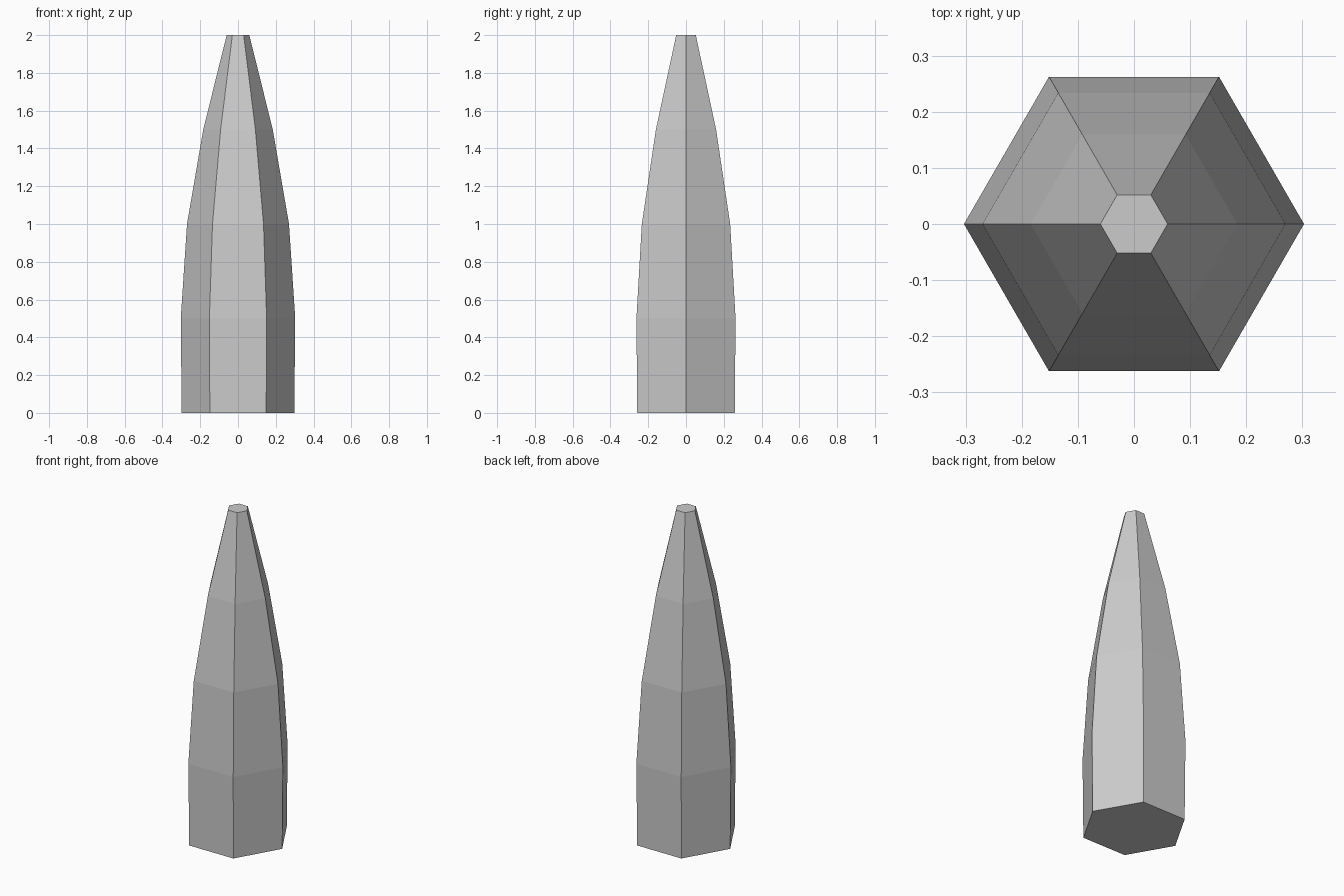
import bpy, bmesh
from math import cos, sin, tau

if "Cube" in bpy.data.objects:
    bpy.data.objects.remove(bpy.data.objects["Cube"])

SIDES = 6
# (radius, height) of each ring, bottom to top
PROFILE = [(0.298, 0), (0.303, 0.5), (0.27, 1.0), (0.184, 1.5), (0.06, 2.0)]

# Tapered hexagonal spike: stacked rings joined by flat quads
bm = bmesh.new()
rings = [[bm.verts.new((r * cos(tau * i / SIDES), r * sin(tau * i / SIDES), z))
          for i in range(SIDES)] for r, z in PROFILE]
for low, high in zip(rings, rings[1:]):
    for i in range(SIDES):
        j = (i + 1) % SIDES
        bm.faces.new((low[i], low[j], high[j], high[i]))

# Flat base and tip
bm.faces.new(rings[0][::-1])
bm.faces.new(rings[-1])

mesh = bpy.data.meshes.new("hexagonal_spike")
bm.to_mesh(mesh)
bm.free()
bpy.context.collection.objects.link(bpy.data.objects.new("hexagonal_spike", mesh))
